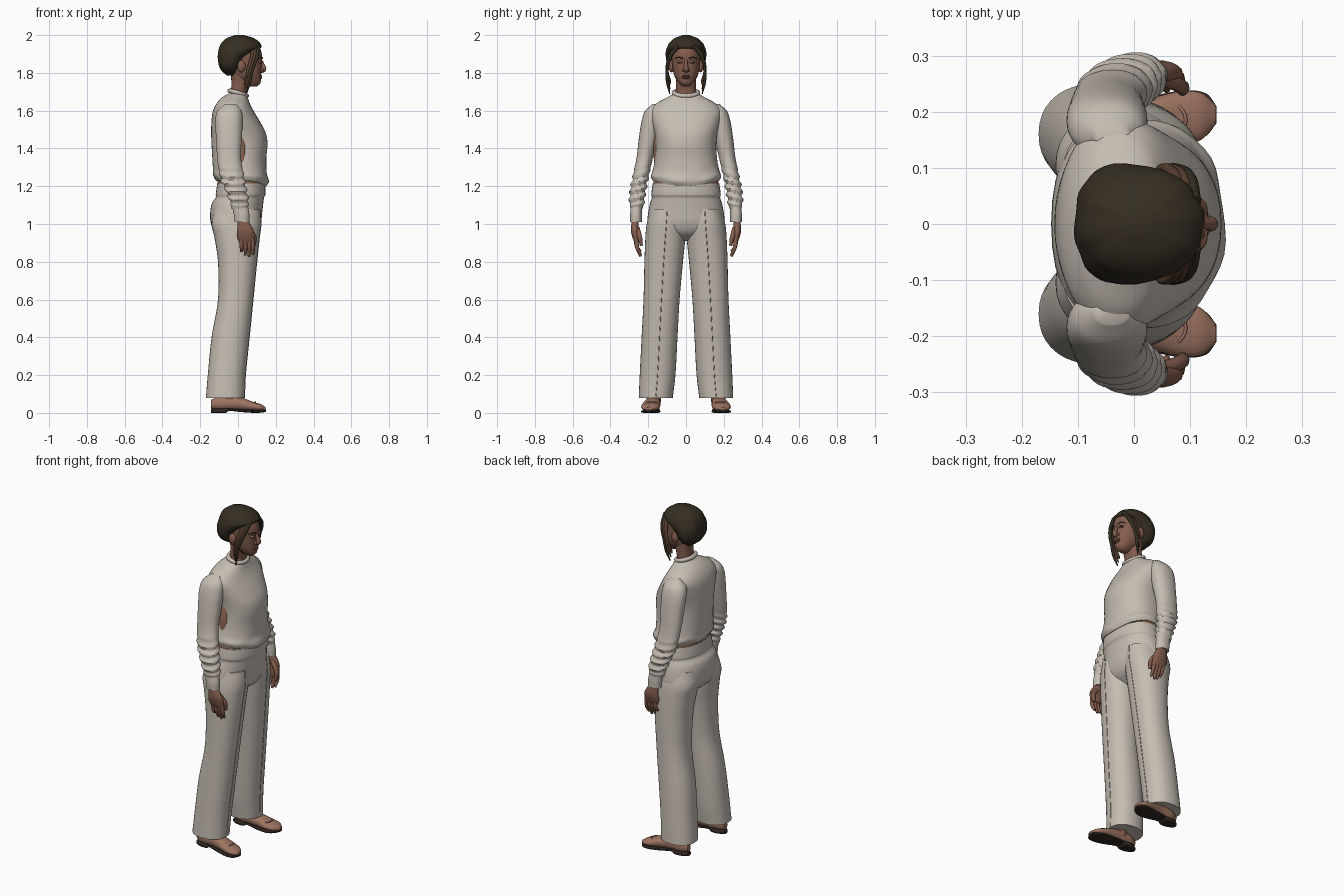
import bpy, bmesh, math
from mathutils import Vector

cube = bpy.data.objects.get("Cube")
if cube:
    bpy.data.objects.remove(cube, do_unlink=True)


def material(name, rgb):
    mat = bpy.data.materials.new(name)
    mat.use_nodes = True
    mat.diffuse_color = (*rgb, 1)
    shader = next(n for n in mat.node_tree.nodes if n.type == "BSDF_PRINCIPLED")
    shader.inputs["Base Color"].default_value = (*rgb, 1)
    shader.inputs["Roughness"].default_value = 0.8
    return mat


cloth = material("oatmeal_cloth", (.56, .51, .45))
seam = material("seam_shadow", (.38, .34, .3))
skin = material("brown_skin", (.23, .11, .075))
body = material("warm_skin", (.32, .16, .1))
lip = material("lip_brown", (.18, .075, .055))
hair = material("dark_hair", (.035, .027, .016))
lock = material("brown_locks", (.1, .05, .03))
leather = material("tan_leather", (.34, .175, .12))
rubber = material("dark_sole", (.03, .02, .015))


def finish(name, bm, mat):
    bmesh.ops.recalc_face_normals(bm, faces=bm.faces)
    mesh = bpy.data.meshes.new(name)
    bm.to_mesh(mesh)
    bm.free()
    mesh.materials.append(mat)
    obj = bpy.data.objects.new(name, mesh)
    bpy.context.collection.objects.link(obj)
    return obj


def smooth_keys(keys, steps):
    """Cubic interpolation of section rows; the first column is the parameter."""
    def slope(i):
        a, b = keys[max(i - 1, 0)], keys[min(i + 1, len(keys) - 1)]
        return [(q - p) / (b[0] - a[0]) for p, q in zip(a, b)]
    rows = []
    for i in range(len(keys) - 1):
        a, b, ma, mb = keys[i], keys[i + 1], slope(i), slope(i + 1)
        h = b[0] - a[0]
        for k in range(steps):
            t = k / steps
            w = t * t * (3 - 2 * t)
            u, v = t * (1 - t) ** 2 * h, t * t * (t - 1) * h
            rows.append([p * (1 - w) + q * w + u * m + v * n
                         for p, q, m, n in zip(a, b, ma, mb)])
    return rows + [list(keys[-1])]


def loft(name, keys, mat, axis="z", side=1, power=2.2, steps=5, count=36, warp=None):
    """Skin rounded sections given by their bounds across the axis."""
    bm = bmesh.new()
    rings = []
    for t, a0, a1, b0, b1 in smooth_keys(keys, steps):
        ring = []
        for i in range(count):
            ang = math.tau * i / count
            c, s = math.cos(ang), math.sin(ang)
            a = (a0 + a1) / 2 + (a1 - a0) / 2 * math.copysign(abs(c) ** (2 / power), c)
            b = (b0 + b1) / 2 + (b1 - b0) / 2 * math.copysign(abs(s) ** (2 / power), s)
            p = Vector((a, b, t) if axis == "z" else (t, a, b))
            if warp:
                p = warp(p, ang)
            p.y *= side
            ring.append(bm.verts.new(p))
        rings.append(ring)
    for low, high in zip(rings, rings[1:]):
        for i in range(count):
            j = (i + 1) % count
            bm.faces.new((low[i], low[j], high[j], high[i]))
    bm.faces.new(rings[0])
    bm.faces.new(rings[-1])
    return finish(name, bm, mat)


def even(keys):
    """Sections symmetric about the middle, given by half width."""
    return [(z, a, b, -w, w) for z, a, b, w in keys]


def tube(name, points, radii, mat, side=1, cyclic=False):
    """Round sweep through points, with a radius at each point."""
    curve = bpy.data.curves.new(name, "CURVE")
    curve.dimensions = "3D"
    curve.bevel_depth, curve.bevel_resolution = 1, 3
    curve.resolution_u, curve.use_fill_caps = 6, True
    spline = curve.splines.new("BEZIER")
    spline.bezier_points.add(len(points) - 1)
    spline.use_cyclic_u = cyclic
    for bp, (x, y, z), r in zip(spline.bezier_points, points, radii):
        bp.co, bp.radius = (x, y * side, z), r
        bp.handle_left_type = bp.handle_right_type = "AUTO"
    temp = bpy.data.objects.new(name, curve)
    bpy.context.collection.objects.link(temp)
    graph = bpy.context.evaluated_depsgraph_get()
    bm = bmesh.new()
    mesh = bpy.data.meshes.new_from_object(temp.evaluated_get(graph))
    bm.from_mesh(mesh)
    bpy.data.objects.remove(temp, do_unlink=True)
    bpy.data.meshes.remove(mesh)
    return finish(name, bm, mat)


def ball(name, centre, size, mat):
    bm = bmesh.new()
    bmesh.ops.create_uvsphere(bm, u_segments=20, v_segments=12, radius=1)
    bmesh.ops.scale(bm, vec=size, verts=bm.verts)
    bmesh.ops.translate(bm, vec=centre, verts=bm.verts)
    return finish(name, bm, mat)


# Sweater body, with a hem that lifts at the sides and back
def hem_lift(p, ang):
    fade = max(0, min(1, (1.32 - p.z) / .1))
    p.z += .03 * fade * min(1, (p.y / .17) ** 2 + (min(p.x, 0) / .12) ** 2)
    p.x += .004 * fade * math.sin(7 * ang) * math.sin(p.z * 60)
    return p


loft("sweater_body", even([
    (1.20, -.115, .152, .178), (1.225, -.13, .162, .186), (1.27, -.132, .152, .176),
    (1.35, -.136, .15, .164), (1.42, -.14, .156, .16), (1.48, -.142, .148, .166),
    (1.55, -.14, .112, .183), (1.60, -.132, .082, .188), (1.64, -.112, .062, .155),
    (1.67, -.085, .052, .1), (1.69, -.05, .045, .068)]), cloth, count=48, warp=hem_lift)
tube("sweater_collar", [(-.045, 0, 1.705), (0, -.064, 1.695), (.046, 0, 1.678),
                        (0, .064, 1.695)], [.012] * 4, cloth, cyclic=True)
loft("waist_skin", even([(1.15, -.105, .14, .17), (1.25, -.11, .14, .174)]), body)
ball("side_skin", (.01, -.136, 1.38), (.036, .036, .13), body)

# Trousers seat and waistband
loft("trouser_seat", even([
    (.91, -.06, .04, .06), (.95, -.115, .095, .17), (1.0, -.143, .12, .203),
    (1.06, -.147, .128, .2), (1.11, -.138, .134, .19), (1.14, -.118, .138, .181),
    (1.155, -.118, .145, .184), (1.215, -.11, .144, .176)]), cloth)

leg_keys = [
    (.08, -.17, .035, .07, .25), (.2, -.16, .04, .056, .245), (.4, -.14, .06, .045, .235),
    (.6, -.106, .08, .034, .225), (.8, -.106, .1, .016, .22), (.93, -.125, .114, .003, .215),
    (1.0, -.14, .122, 0, .208), (1.08, -.125, .118, .01, .188)]


# Loose sleeve folds gather below the elbow
def sleeve_folds(p, ang):
    fade = max(0, min(1, (1.32 - p.z) / .08, (p.z - 1.09) / .03))
    fold = .006 * fade * math.sin(p.z * 150 + 2 * math.sin(ang))
    return p + Vector((math.cos(ang), math.sin(ang), 0)) * fold


for label, s in (("left", 1), ("right", -1)):
    loft(label + "_trouser_leg", leg_keys, cloth, side=s, steps=6)
    crease = [(x1, (y0 + y1) / 2, z) for z, x0, x1, y0, y1 in smooth_keys(leg_keys, 3)]
    tube(label + "_trouser_crease", crease, [.002] * len(crease), seam, s)
    loft(label + "_sleeve", [
        (1.08, -.034, .052, .23, .293), (1.11, -.04, .056, .222, .3),
        (1.18, -.066, .045, .212, .296), (1.25, -.095, .032, .198, .282),
        (1.35, -.11, .016, .175, .262), (1.45, -.116, .02, .15, .25),
        (1.55, -.12, .024, .13, .234), (1.6, -.108, .018, .12, .215),
        (1.635, -.07, -.01, .14, .178)], cloth, side=s, steps=8, warp=sleeve_folds)
    loft(label + "_cuff", [(1.01, -.018, .06, .234, .295), (1.05, -.022, .06, .234, .296),
                           (1.09, -.03, .054, .234, .292)], cloth, side=s)

    # Hand
    loft(label + "_palm", [
        (.9, .008, .084, .246, .272), (.93, -.006, .088, .246, .284),
        (.97, -.004, .082, .25, .292), (1.03, .0, .046, .25, .284)], skin, side=s, count=20)
    for i, name in enumerate(("little", "ring", "middle", "index")):
        x, tip = .016 + .02 * i, (.856, .836, .828, .838)[i]
        tube(f"{label}_{name}_finger", [(x, .264, .925), (x + .004, .258, .875),
                                        (x + .002, .24, tip)], [.012, .011, .007], skin, s)
    tube(label + "_thumb", [(.05, .26, .98), (.085, .245, .93), (.086, .236, .885)],
         [.014, .013, .008], skin, s)

    # Shoe, sole and ankle
    loft(label + "_shoe", [
        (-.142, .158, .19, .025, .07), (-.1, .14, .21, .015, .085),
        (-.03, .137, .214, .015, .088), (.03, .136, .225, .012, .077),
        (.08, .138, .236, .01, .058), (.12, .15, .234, .01, .046),
        (.146, .178, .212, .014, .03)], leather, "x", s)
    loft(label + "_sole", [
        (-.144, .16, .19, 0, .022), (-.11, .14, .21, 0, .024), (-.065, .14, .21, 0, .024),
        (-.05, .145, .208, .01, .024), (.02, .138, .225, .004, .018),
        (.09, .138, .238, 0, .014), (.13, .158, .232, .002, .016),
        (.147, .18, .21, .006, .018)], rubber, "x", s, power=4)
    tube(label + "_shoe_seam", [(.035, .14, .045), (.085, .165, .056), (.088, .2, .056),
                                (.035, .222, .045)], [.003] * 4, leather, s)
    tube(label + "_ankle", [(-.045, .172, .05), (-.05, .168, .2)], [.038, .04], skin, s)

    # Side features of the head
    ball(label + "_ear", (.018, .078 * s, 1.835), (.022, .014, .032), skin)
    ball(label + "_eyelid", (.116, .031 * s, 1.858), (.011, .016, .008), skin)
    tube(label + "_lash_line", [(.12, .017, 1.855), (.128, .031, 1.853), (.116, .046, 1.854)],
         [.0015, .002, .0015], lock, s)
    tube(label + "_brow", [(.129, .014, 1.876), (.125, .034, 1.882), (.105, .056, 1.876)],
         [.003, .004, .002], lock, s)
    for k in range(3):
        d = .012 * k
        tube(f"{label}_hair_lock_{k + 1}", [
            (.108 - d, .04, 1.945), (.1 - d, .082, 1.89), (.075 - d, .1, 1.81),
            (.062 - d, .098 - d / 2, 1.75), (.045 - d / 2, .086, 1.69 + 2 * d)],
            [.012, .011, .008, .008, .003], lock if k else hair, s)

# Neck, head and face
loft("neck", even([(1.64, -.05, .05, .06), (1.7, -.038, .045, .053),
                   (1.75, -.035, .055, .053), (1.8, -.04, .06, .055)]), skin)
loft("head", even([
    (1.728, .055, .1, .018), (1.745, .02, .118, .036), (1.78, -.03, .122, .06),
    (1.82, -.05, .124, .07), (1.86, -.06, .125, .074), (1.9, -.07, .126, .075),
    (1.94, -.06, .11, .066), (1.97, -.04, .07, .04)]), skin)
tube("nose", [(.118, 0, 1.872), (.13, 0, 1.845), (.136, 0, 1.818), (.12, 0, 1.806)],
     [.008, .01, .014, .008], skin)
for s in (1, -1):
    ball("nostril_" + ("left" if s > 0 else "right"), (.125, .012 * s, 1.815),
         (.011, .009, .008), skin)
for name, z in (("upper_lip", 1.784), ("lower_lip", 1.774)):
    ball(name, (.117, 0, z), (.011, .023, .0065), lip)

# Pulled back hair with soft combed ridges
def combed(p, ang):
    p.x += .002 * math.sin(9 * ang)
    p.y *= 1 + .012 * math.sin(12 * ang)
    return p


loft("hair", even([
    (1.785, -.055, -.01, .035), (1.81, -.085, .004, .075), (1.84, -.1, .018, .097),
    (1.88, -.106, .045, .106), (1.91, -.104, .085, .107), (1.935, -.098, .122, .1),
    (1.96, -.086, .114, .087), (1.985, -.056, .08, .058), (2.0, -.015, .03, .018)]),
    hair, count=48, warp=combed)

# Smooth shading with crisp edges
for obj in bpy.context.view_layer.objects:
    obj.select_set(obj.type == "MESH")
    if obj.type == "MESH":
        bpy.context.view_layer.objects.active = obj
bpy.ops.object.shade_smooth_by_angle(angle=math.radians(50))
